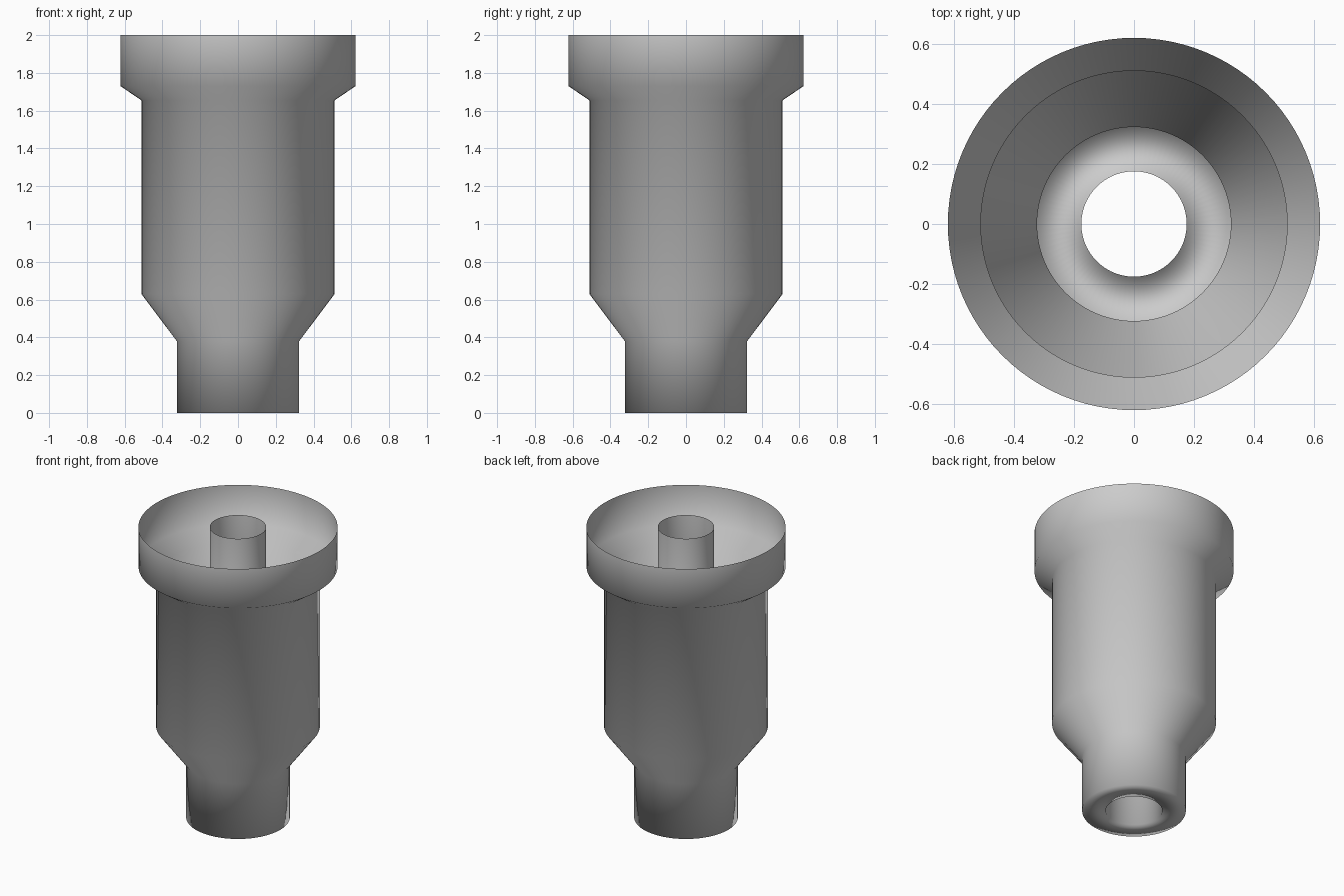
import bpy, bmesh, math

if "Cube" in bpy.data.objects:
    bpy.data.objects.remove(bpy.data.objects["Cube"])

SIDES = 96


def lathe(name, profile):
    """Spin an (r, z) profile about the z axis as an open smooth shell."""
    bm = bmesh.new()
    rings = []
    for r, z in profile:
        rings.append([bm.verts.new((r * math.cos(2 * math.pi * i / SIDES),
                                    r * math.sin(2 * math.pi * i / SIDES), z))
                      for i in range(SIDES)])
    for a, b in zip(rings, rings[1:]):
        for i in range(SIDES):
            j = (i + 1) % SIDES
            f = bm.faces.new((a[j], a[i], b[i], b[j]))
            f.smooth = True
    me = bpy.data.meshes.new(name)
    bm.to_mesh(me)
    bm.free()
    ob = bpy.data.objects.new(name, me)
    bpy.context.collection.objects.link(ob)
    return ob


# Stepped outer sleeve, bottom ring and open inner tube in one shell
lathe("stepped_sleeve", [
    (0.622, 2.0), (0.622, 1.73),      # collar
    (0.512, 1.655), (0.512, 0.63),    # body
    (0.324, 0.38), (0.324, 0.0),      # neck
    (0.176, 0.0), (0.176, 2.0),       # bottom ring and inner tube
])
